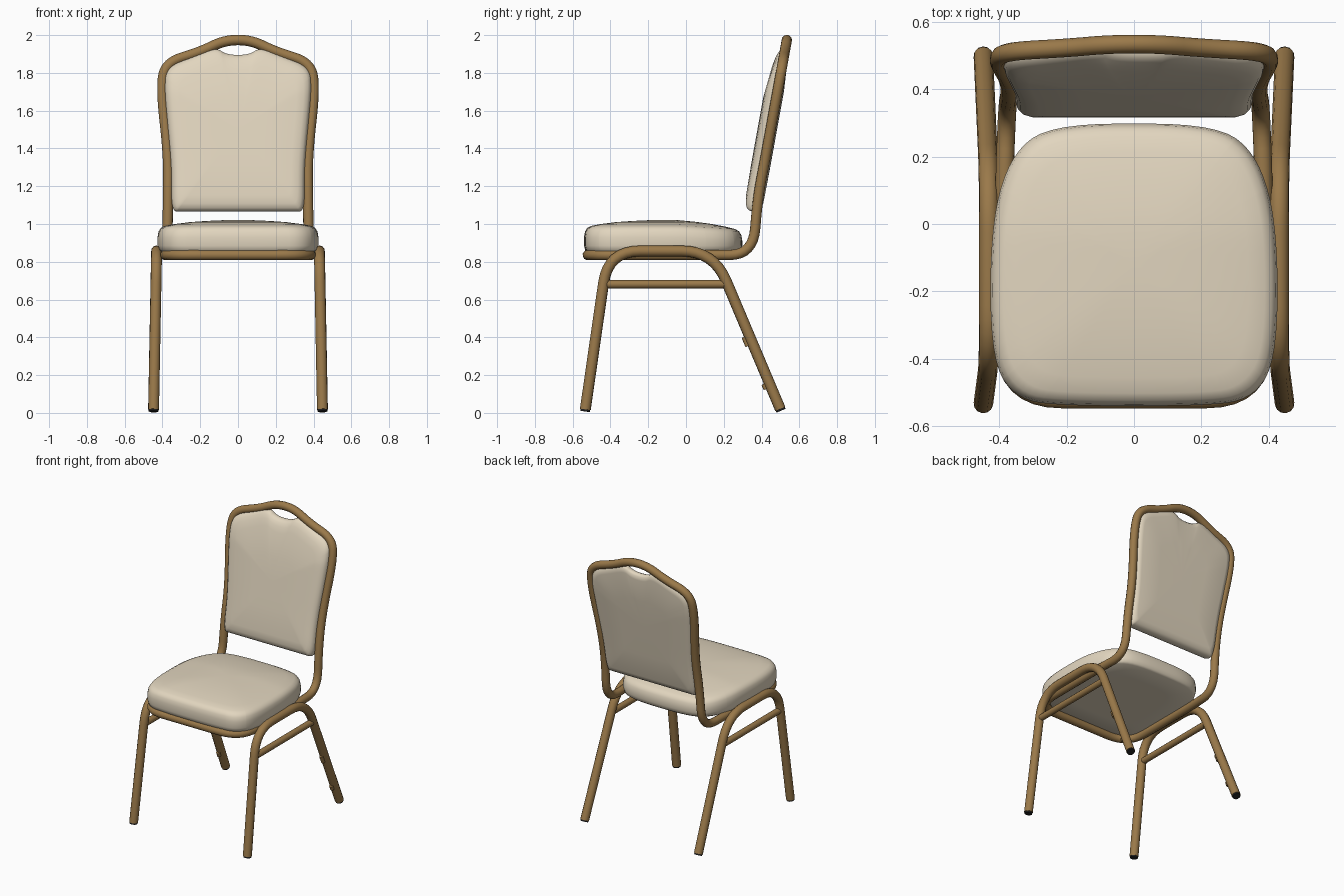
import bpy, bmesh, math
from mathutils import Vector

if "Cube" in bpy.data.objects:
    bpy.data.objects.remove(bpy.data.objects["Cube"], do_unlink=True)


def material(name, color):
    m = bpy.data.materials.new(name)
    m.use_nodes = True
    m.diffuse_color = (*color, 1)
    m.node_tree.nodes["Principled BSDF"].inputs["Base Color"].default_value = (*color, 1)
    return m


gold = material("gold metal", (0.325, 0.192, 0.068))
cream = material("cream upholstery", (0.76, 0.67, 0.52))
black = material("black rubber", (0.015, 0.015, 0.015))


def bend(points, trim, closed=False, steps=8):
    """Round every corner of a path, cutting back at most the trim length."""
    pts = [Vector(p) for p in points]
    n, out = len(pts), []
    for i, p in enumerate(pts):
        if not closed and i in (0, n - 1):
            out.append(p)
            continue
        ends = []
        for q in (pts[i - 1], pts[(i + 1) % n]):
            d = q - p
            ends.append(p + d.normalized() * min(trim, d.length * 0.49))
        a, b = ends
        for k in range(steps + 1):
            t = k / steps
            out.append(a * (1 - t) ** 2 + p * 2 * t * (1 - t) + b * t * t)
    return out


def finish(obj, mat, angle=45):
    obj.data.materials.clear()
    obj.data.materials.append(mat)
    bpy.ops.object.select_all(action='DESELECT')
    obj.select_set(True)
    bpy.context.view_layer.objects.active = obj
    if obj.type == 'CURVE':
        bpy.ops.object.convert(target='MESH')
    bpy.ops.object.shade_smooth_by_angle(angle=math.radians(angle))
    return obj


def tube(name, path, radius, mat, closed=False):
    cu = bpy.data.curves.new(name, 'CURVE')
    cu.dimensions = '3D'
    cu.bevel_depth = radius
    cu.bevel_resolution = 4
    cu.use_fill_caps = True
    sp = cu.splines.new('POLY')
    sp.points.add(len(path) - 1)
    for q, p in zip(sp.points, path):
        q.co = (*p, 1)
    sp.use_cyclic_u = closed
    obj = bpy.data.objects.new(name, cu)
    bpy.context.collection.objects.link(obj)
    return finish(obj, mat)


def cushion(name, outline, rings, place):
    """Loft scaled copies of an outline; place maps (u, v, scale, height) to 3D."""
    bm = bmesh.new()
    loops = [[bm.verts.new(place(p.x, p.y, s, h)) for p in outline] for s, h in rings]
    n = len(outline)
    for a, b in zip(loops, loops[1:]):
        for i in range(n):
            j = (i + 1) % n
            bm.faces.new((a[i], a[j], b[j], b[i]))
    for loop, (s, h) in ((loops[0], rings[0]), (loops[-1], rings[-1])):
        mid = bm.verts.new(place(0, 0, 0, h))
        for i in range(n):
            bm.faces.new((loop[i], loop[(i + 1) % n], mid))
    bmesh.ops.recalc_face_normals(bm, faces=bm.faces)
    me = bpy.data.meshes.new(name)
    bm.to_mesh(me)
    bm.free()
    obj = bpy.data.objects.new(name, me)
    bpy.context.collection.objects.link(obj)
    return finish(obj, cream, 60)


def mirrored(half):
    """Close a half path (x >= 0) with its mirror image."""
    return half + [(-p[0], *p[1:]) for p in reversed(half) if p[0] > 0]


def back_y(z):
    return 0.372 + (z - 1.08) * 0.181


# One continuous tube: back frame, posts and seat rim
arch = [(0.07, 1.974), (0.2, 1.91), (0.382, 1.855), (0.408, 1.72), (0.368, 1.36)]
half = [(x, back_y(z), z) for x, z in arch]
half += [(0.37, 0.378, 1.13), (0.376, 0.356, 0.836), (0.386, 0.1, 0.836),
         (0.386, -0.52, 0.836)]
tube("main_frame", bend(mirrored(half), 0.17, True), 0.0275, gold, True)

# Leg loops, stretchers, feet and stacking bumpers
for side, label in ((1, "left"), (-1, "right")):
    def at(x, y, z):
        return Vector((side * x, y, z))
    front, rear = at(0.447, -0.533, 0.018), at(0.447, 0.499, 0.021)
    front_top, rear_top = at(0.431, -0.412, 0.857), at(0.431, 0.146, 0.857)
    tube(label + "_leg_loop", bend([front, front_top, rear_top, rear], 0.17),
         0.029, gold)
    tube(label + "_stretcher",
         [front.lerp(front_top, 0.79), rear.lerp(rear_top, 0.79)], 0.022, gold)
    for foot, top, end in ((front, front_top, "front"), (rear, rear_top, "rear")):
        down = (foot - top).normalized()
        tube(f"{label}_{end}_foot", [foot, foot + down * 0.01], 0.026, black)
    for t, size, spot in ((0.44, 0.026, "upper"), (0.155, 0.015, "lower")):
        along = (rear_top - rear).normalized()
        mid = rear.lerp(rear_top, t) + Vector((0, -0.026, -0.011))
        tube(f"{label}_{spot}_bumper", [mid - along * size, mid + along * size],
             0.014, gold)

# Seat cushion: rounded outline, soft sides and domed top
SEAT_Y = -0.12
seat = [(0.24, 0.298), (0.365, 0.21), (0.426, 0.0), (0.426, -0.4), (0.35, -0.522), (0.2, -0.54)]
seat_outline = bend([(x, y - SEAT_Y, 0) for x, y in mirrored(seat)], 0.2, True, 6)
seat_rings = [(0.6, 0.85), (0.955, 0.85), (0.985, 0.86), (1, 0.885), (1, 0.93),
              (0.988, 0.96), (0.96, 0.979), (0.91, 0.99), (0.8, 0.999),
              (0.6, 1.01), (0.4, 1.016), (0.2, 1.02)]


def place_seat(u, v, s, h):
    drop = 0.06 * max(0, v * s - 0.1) if h > 0.92 else 0
    return (u * s, SEAT_Y + v * s, h - drop)


cushion("seat_cushion", seat_outline, seat_rings, place_seat)

# Back cushion: fills the frame, with a dip below the hand hole
PAD_Z = 1.5
pad = [(0.3, 1.066), (0.352, 1.066), (0.352, 1.3), (0.39, 1.72), (0.38, 1.83),
       (0.24, 1.885), (0.115, 1.936), (0.06, 1.895)]
pad_outline = bend([(x, z - PAD_Z, 0) for x, z in mirrored(pad)], 0.1, True, 6)
pad_rings = [(0.5, 0.034), (0.9, 0.032), (0.97, 0.025), (1, 0.005), (1, -0.02),
             (0.985, -0.038), (0.955, -0.051), (0.9, -0.061), (0.8, -0.067), (0.4, -0.07)]


def place_pad(u, v, s, h):
    z = PAD_Z + v * s
    thin = 1 - 1.6 * max(0, z - 1.7)
    return (u * s, back_y(z) + h * thin, z)


cushion("back_cushion", pad_outline, pad_rings, place_pad)
